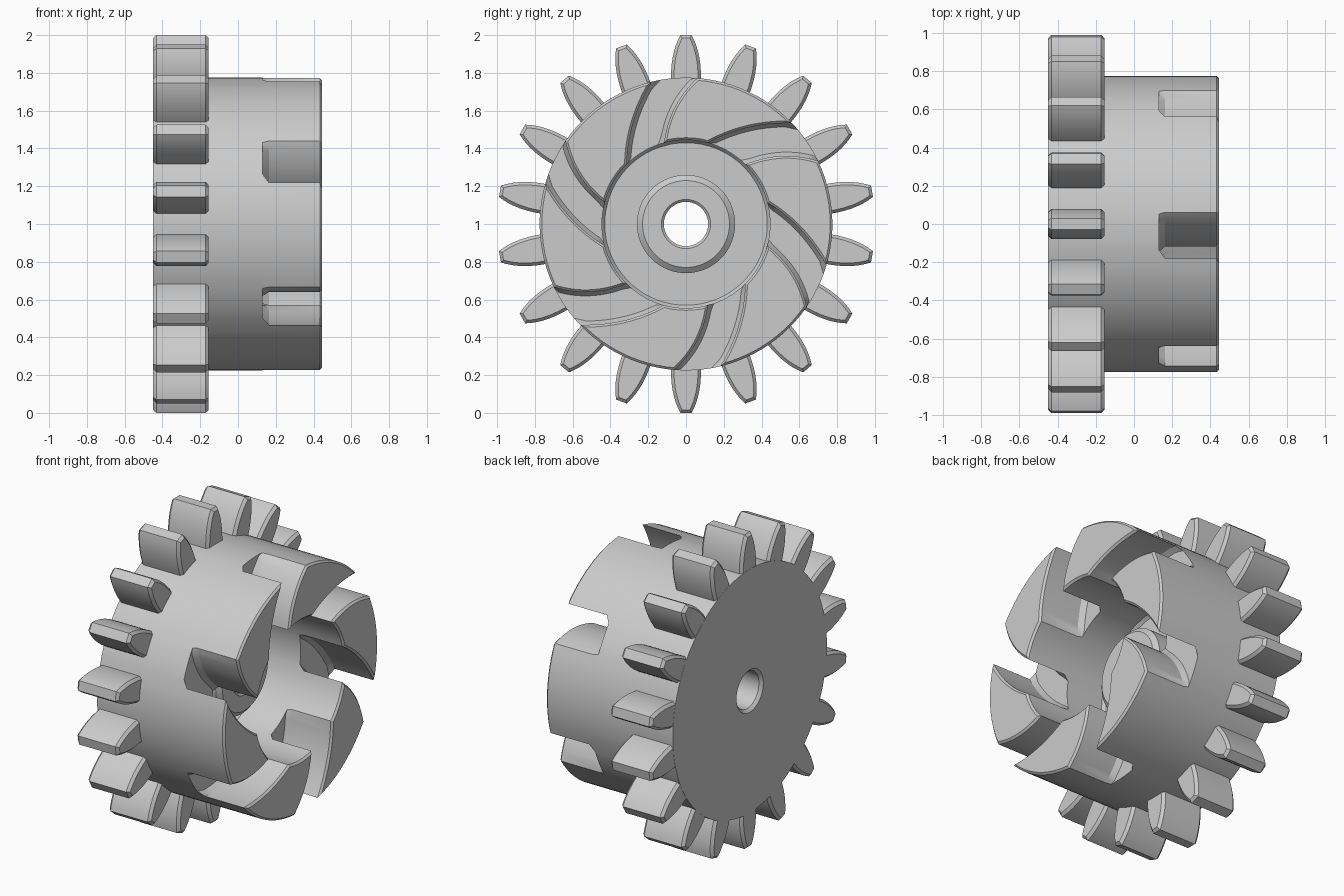
import bpy, bmesh, math
from mathutils import Vector, Matrix
from mathutils.geometry import interpolate_bezier

cube = bpy.data.objects.get("Cube")
if cube:
    bpy.data.objects.remove(cube, do_unlink=True)

AXIS = Matrix.Translation((0, 0, 1))  # rotation axis runs along x at z = 1
OUTER, INNER, FLOOR = .775, .445, .13  # blade radii and slot floor position

grey = bpy.data.materials.new("plain grey")
grey.use_nodes = True
grey.diffuse_color = (0.6, 0.6, 0.6, 1)
grey.node_tree.nodes["Principled BSDF"].inputs["Base Color"].default_value = (0.6, 0.6, 0.6, 1)


def polar(r, deg):
    """Point in the y-z plane, measured from the top towards +y."""
    a = math.radians(deg)
    return Vector((r * math.sin(a), r * math.cos(a)))


def bearing(p):
    return math.degrees(math.atan2(p.x, p.y))


def turned(points, deg):
    return [polar(p.length, bearing(p) + deg) for p in points]


def arc(start, mid, end, steps=14):
    """Smooth curve from start to end passing through mid."""
    s, m, e = Vector(start), Vector(mid), Vector(end)
    c = 2 * m - (s + e) / 2
    return [Vector(p[:2]) for p in
            interpolate_bezier(s, s + (c - s) * 2 / 3, e + (c - e) * 2 / 3, e, steps)]


def between(a, b, n):
    """n values strictly between a and b."""
    return [a + (b - a) * i / (n + 1) for i in range(1, n + 1)]


def offset(outline, d):
    """Move each side of a counter-clockwise outline outward by d."""
    result = []
    for i, p in enumerate(outline):
        u = (p - outline[i - 1]).normalized()
        v = (outline[(i + 1) % len(outline)] - p).normalized()
        n1, n2 = Vector((u.y, -u.x)), Vector((v.y, -v.x))
        result.append(p + (n1 + n2) * d / (1 + n1.dot(n2)))
    return result


def ring(bm, x, points):
    return [bm.verts.new((x, p.x, p.y)) for p in points]


def skin(bm, rings):
    """Join rings of vertices with quads."""
    n = len(rings[0])
    for a, b in zip(rings, rings[1:]):
        for i in range(n):
            j = (i + 1) % n
            bm.faces.new((a[i], a[j], b[j], b[i]))


def make_object(name, bm):
    """Weld, orient and smooth a bmesh, then place it as an object."""
    bmesh.ops.remove_doubles(bm, verts=bm.verts, dist=1e-4)
    bm.normal_update()
    bmesh.ops.recalc_face_normals(bm, faces=bm.faces)
    if bm.calc_volume(signed=True) < 0:
        bmesh.ops.reverse_faces(bm, faces=bm.faces)
    bm.transform(AXIS)
    mesh = bpy.data.meshes.new(name)
    bm.to_mesh(mesh)
    bm.free()
    mesh.materials.append(grey)
    obj = bpy.data.objects.new(name, mesh)
    bpy.context.collection.objects.link(obj)
    bpy.ops.object.select_all(action='DESELECT')
    obj.select_set(True)
    bpy.context.view_layer.objects.active = obj
    bpy.ops.object.shade_smooth_by_angle(angle=math.radians(28))


# Blade outline: two curved sides joined by an outer and an inner arc
slot_left = arc(polar(INNER, -44.8), (-.278, .54), polar(OUTER, -13.5))
side_a = turned(slot_left, 60)
side_b = arc(polar(INNER, -15.2), (-.058, .62), polar(OUTER, 4.5))[::-1]
rim = [polar(OUTER, a) for a in between(46.5, 4.5, 11)]
tip = [polar(INNER, a) for a in between(-15.2, 15.2, 7)]
blade = side_a + rim + side_b + tip

# Foot of the blade flares into the slot floor but stays within the drum wall
foot = [p.normalized() * min(max(p.length, INNER), OUTER) for p in offset(blade, .02)]
a_count = len(side_a)
b_start = a_count + len(rim)
foot_a = foot[:a_count]
foot_rim = foot[a_count - 1:b_start + 1]
foot_b = foot[b_start:b_start + len(side_b)]
foot_tip = foot[b_start + len(side_b) - 1:] + foot[:1]

# Slot floor between one blade and the next
next_a = turned(foot_a, -60)
slot_rim = [polar(OUTER, a) for a in between(bearing(foot_b[0]), bearing(next_a[-1]), 4)]
slot_tip = [polar(INNER, a) for a in between(bearing(foot_b[-1]), bearing(next_a[0]), 8)]
slot_floor = foot_b + slot_tip + next_a + slot_rim[::-1]

bm = bmesh.new()
outer_angles, inner_angles = [], []
for k in range(6):
    turn = -60 * k
    layers = [(FLOOR, foot), (.163, blade), (.433, blade), (.445, offset(blade, -.012))]
    rings = [ring(bm, x, turned(points, turn)) for x, points in layers]
    skin(bm, rings)
    bm.faces.new(rings[-1])
    bm.faces.new(ring(bm, FLOOR, turned(slot_floor, turn)))
    outer_angles += [bearing(p) + turn for p in foot_rim + slot_rim]
    inner_angles += [bearing(p) + turn for p in foot_tip[::-1] + slot_tip]
# Line the inner points up with the outer ones
inner_angles = inner_angles[-9:] + inner_angles[:-9]

# Drum below the blades: outer wall, back, bore and boss, then cavity (x, radius)
shell = [(FLOOR, OUTER), (-.45, OUTER), (-.45, .135), (-.432, .117), (.038, .117),
         (.05, .13), (.05, .23), (.025, .26), (-.15, .26)]
cavity = [(-.15, .43), (-.13, INNER), (FLOOR, INNER)]
skin(bm, [ring(bm, x, [polar(r, a) for a in angles])
          for profile, angles in ((shell, outer_angles), (cavity, inner_angles))
          for x, r in profile])
make_object("bladed_drum", bm)

# Eighteen leaf-shaped teeth with chamfered ends
flank = arc((.078, .73), (.071, .88), (.03, 1.0), 9)
tooth = flank + [Vector((-p.x, p.y)) for p in reversed(flank)]
bm = bmesh.new()
for k in range(18):
    rings = [ring(bm, x, turned(offset(tooth, d), 20 * k))
             for x, d in ((-.449, -.016), (-.432, 0), (-.172, 0), (-.155, -.016))]
    skin(bm, rings)
    bm.faces.new(rings[0])
    bm.faces.new(rings[-1])
make_object("gear_teeth", bm)
